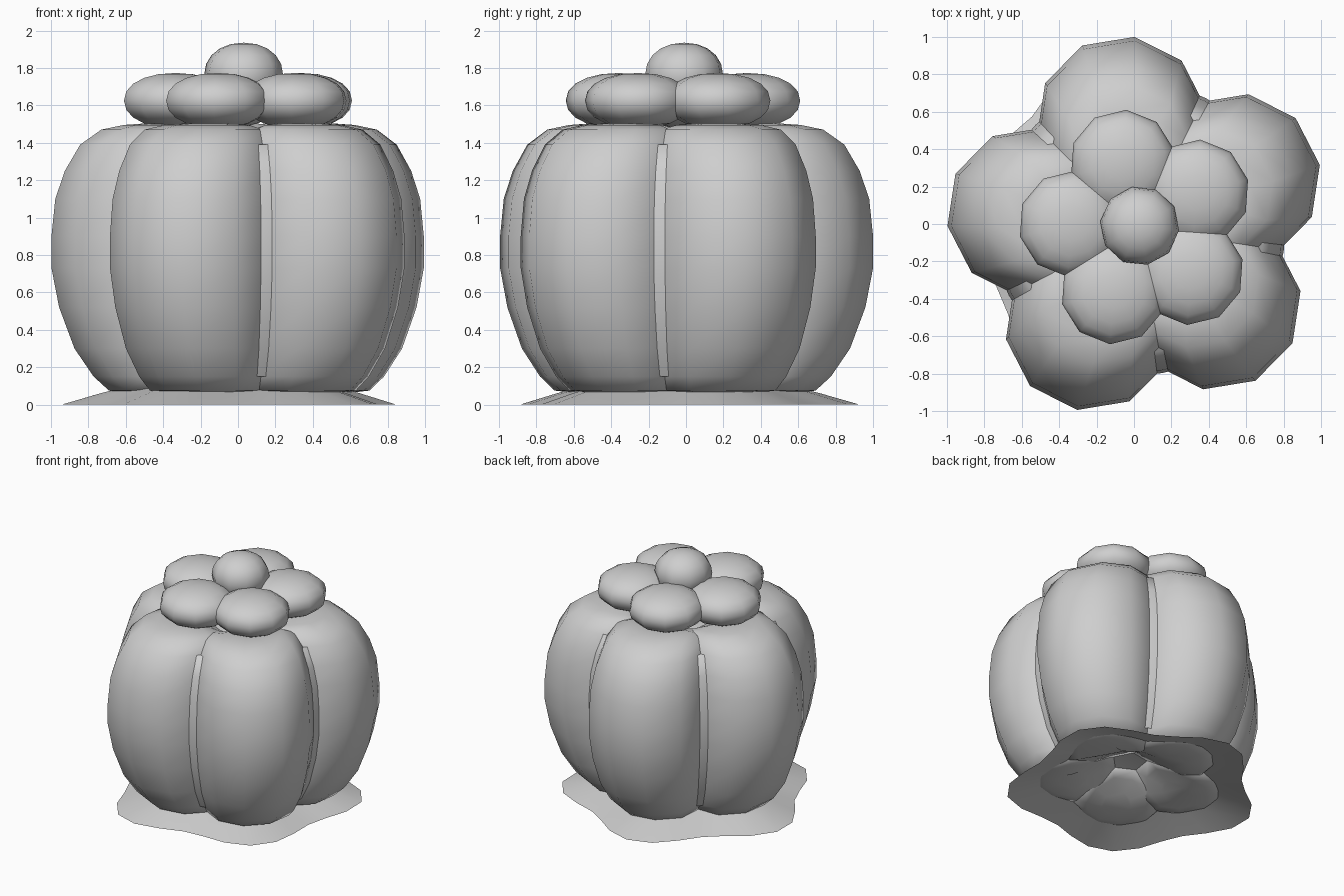
import bpy, bmesh, math
from mathutils import Vector

cube = bpy.data.objects.get("Cube")
if cube:
    bpy.data.objects.remove(cube, do_unlink=True)

COLOUR = (0.62, 0.62, 0.62, 1)
grey = bpy.data.materials.new("plain_grey")
grey.use_nodes = True
grey.diffuse_color = COLOUR
grey.node_tree.nodes["Principled BSDF"].inputs["Base Color"].default_value = COLOUR

CENTRE = Vector((0.027, -0.024, 0))


def finish(name, bm, location, turn=0):
    """Turn a bmesh into a smooth grey object."""
    bmesh.ops.recalc_face_normals(bm, faces=bm.faces)
    mesh = bpy.data.meshes.new(name)
    bm.to_mesh(mesh)
    bm.free()
    mesh.materials.append(grey)
    for face in mesh.polygons:
        face.use_smooth = True
    obj = bpy.data.objects.new(name, mesh)
    obj.location = location
    obj.rotation_euler.z = turn
    bpy.context.collection.objects.link(obj)


def skin(rings, close_start):
    """Bridge equal rings of points, capping the last and maybe the first."""
    bm = bmesh.new()
    rings = [[bm.verts.new(p) for p in ring] for ring in rings]
    steps = len(rings[0])
    for low, high in zip(rings, rings[1:]):
        for i in range(steps):
            j = (i + 1) % steps
            bm.faces.new((low[i], low[j], high[j], high[i]))
    bm.faces.new(rings[-1])
    if close_start:
        bm.faces.new(rings[0])
    return bm


def circle(steps, radius, z, offset=0, start=0):
    angles = [start + math.tau * i / steps for i in range(steps)]
    return [Vector((offset + radius * math.cos(a), radius * math.sin(a), z)) for a in angles]


def around(start, distance, z):
    """Five places, each with its number, position and direction."""
    for i in range(5):
        a = math.radians(start + 72 * i)
        yield i + 1, CENTRE + Vector((math.cos(a) * distance, math.sin(a) * distance, z)), a


def ellipsoid(name, centre, radius, half_height, power, turn):
    """Ten-sided ellipsoid; a power under 1 makes it blunter."""
    bm = bmesh.new()
    bmesh.ops.create_uvsphere(bm, u_segments=10, v_segments=10, radius=1)
    for v in bm.verts:
        flat = math.hypot(v.co.x, v.co.y)
        if flat > 1e-4:
            spread = radius * flat ** (power - 1)
            v.co.x *= spread
            v.co.y *= spread
        v.co.z = math.copysign(abs(v.co.z) ** power, v.co.z) * half_height
    finish(name, bm, centre, turn)


# Body outline: height and scale towards the axis
outline = [(0.075, 0.7), (0.15, 0.78), (0.3, 0.88), (0.52, 0.96), (0.73, 1), (0.9, 1),
           (1.1, 0.98), (1.25, 0.93), (1.39, 0.85), (1.47, 0.74)]

# Five plump body lobes, rounded over and dimpled towards the axis
MIDDLE = 0.78
sections = ([(0.058, 0.7, 0.35), (0.064, 0.7, 0.7)]
            + [(z, s, 1) for z, s in outline]
            + [(1.495, 0.7, 0.75), (1.503, 0.7, 0.4)])
for number, spot, angle in around(27.3, 0, 0):
    rings = [circle(10, 0.457 * s * full, z, 0.58 * s, math.radians(18))
             for z, s, full in sections]
    for ring in rings:
        for p in ring:
            dimple = max(0, 0.42 - math.hypot(p.x, p.y))
            p.z = MIDDLE + (p.z - MIDDLE) * (1 - 0.7 * dimple)
    finish(f"body_lobe_{number}", skin(rings, True), spot, angle)

# Core that softly fills the creases between the lobes
core_rings = [circle(40, 0.783 * s, z) for z, s in outline[1:-1]]
finish("body_core", skin(core_rings, False), CENTRE)

# Flower petals and centre
for number, spot, angle in around(32, 0.362, 1.625):
    ellipsoid(f"petal_{number}", spot, 0.284, 0.148, 0.93, angle)
ellipsoid("flower_centre", CENTRE + Vector((0.003, 0.014, 1.765)), 0.212, 0.17, 0.95, 0.2)

# Thin wavy skirt spread on the ground, hollow underneath
skirt_rings = [circle(30, r, z) for r, z in
               [(0.9, 0), (0.7, 0.06), (0.55, 0.1), (0.4, 0.14), (0.27, 0.21)]]
for ring in skirt_rings:
    for p in ring:
        wave = 0.96 + 0.09 * math.cos(5 * (math.atan2(p.y, p.x) - math.radians(27)))
        p.x *= wave
        p.y *= wave
finish("ground_skirt", skin(skirt_rings, False), Vector((-0.02, -0.01, 0)))
